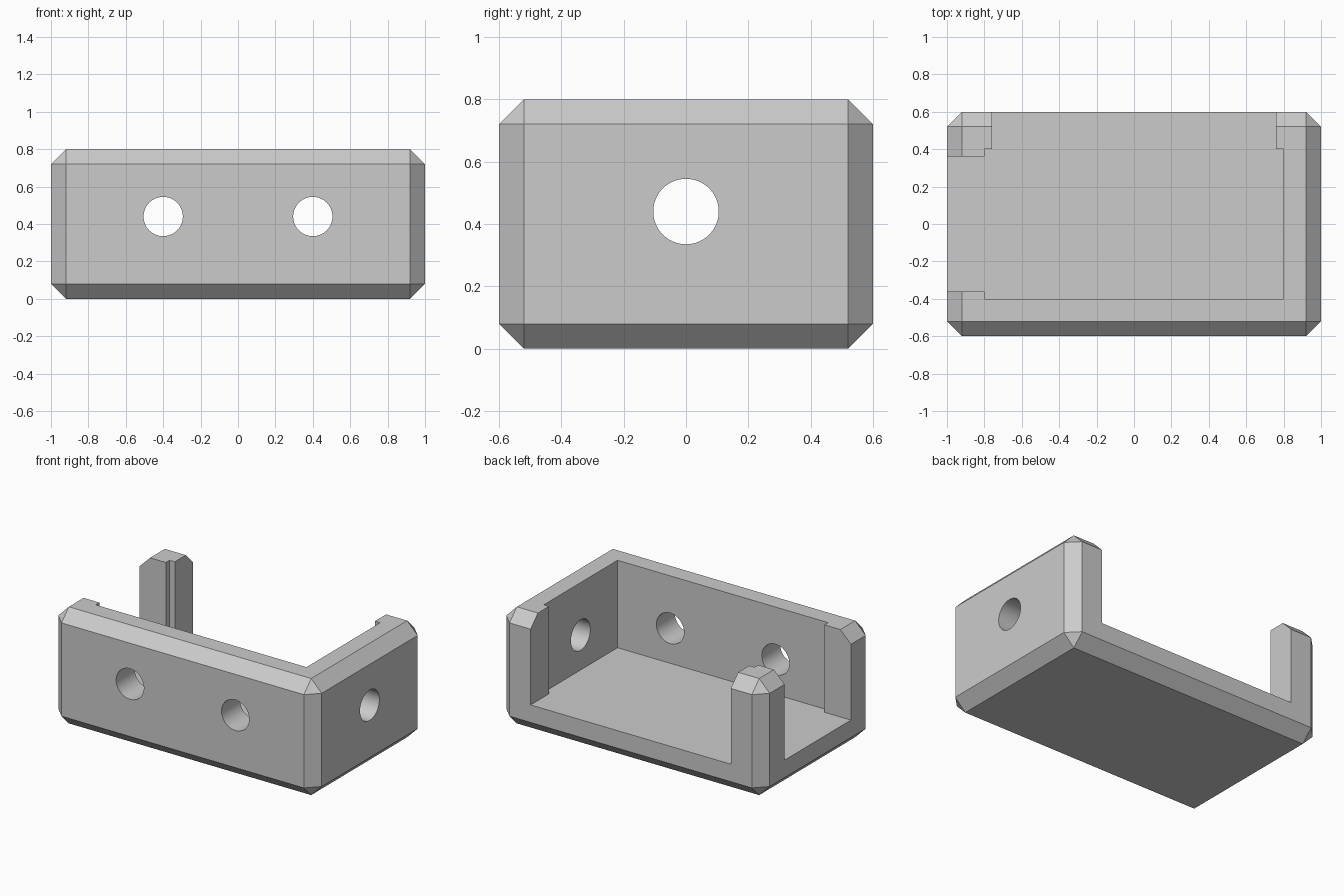
import bpy, bmesh
from math import radians
from mathutils import Matrix

cube = bpy.data.objects.get("Cube")
if cube:
    bpy.data.objects.remove(cube)

grey = bpy.data.materials.new("plain_grey")
grey.use_nodes = True
colour = (0.6, 0.6, 0.6, 1)
grey.diffuse_color = colour
grey.node_tree.nodes["Principled BSDF"].inputs["Base Color"].default_value = colour


def make_object(name, bm):
    bmesh.ops.recalc_face_normals(bm, faces=bm.faces)
    mesh = bpy.data.meshes.new(name)
    bm.to_mesh(mesh)
    bm.free()
    mesh.materials.append(grey)
    obj = bpy.data.objects.new(name, mesh)
    bpy.context.collection.objects.link(obj)
    return obj


def cylinder_cutter(name, centre, axis):
    bm = bmesh.new()
    bmesh.ops.create_cone(bm, cap_ends=True, segments=64, radius1=0.105,
                          radius2=0.105, depth=0.5)
    turn = Matrix.Rotation(radians(90), 4, axis)
    bmesh.ops.transform(bm, matrix=Matrix.Translation(centre) @ turn, verts=bm.verts)
    return make_object(name, bm)


# Chamfered outer block
bm = bmesh.new()
bmesh.ops.create_cube(bm, size=1)
bmesh.ops.scale(bm, vec=(2, 1.2, 0.8), verts=bm.verts)
bmesh.ops.translate(bm, vec=(0, 0, 0.4), verts=bm.verts)
bmesh.ops.bevel(bm, geom=bm.edges[:], offset=0.08, segments=1, affect='EDGES')
tray = make_object("open_tray", bm)

# Cavity with openings through the back and the right side
outline = [(-0.8, -0.4), (0.8, -0.4), (0.8, 0.4), (0.76, 0.4),
           (0.76, 0.7), (-0.76, 0.7), (-0.76, 0.4), (-0.8, 0.4),
           (-0.8, 0.36), (-1.1, 0.36), (-1.1, -0.36), (-0.8, -0.36)]
bm = bmesh.new()
base = bm.faces.new([bm.verts.new((x, y, 0.2)) for x, y in outline])
top = bmesh.ops.extrude_face_region(bm, geom=[base])["geom"]
bmesh.ops.translate(bm, vec=(0, 0, 1),
                    verts=[v for v in top if isinstance(v, bmesh.types.BMVert)])
cutters = [make_object("cavity_cutter", bm)]

# Round holes in the front and left walls
for side, x in (("right", -0.4), ("left", 0.4)):
    cutters.append(cylinder_cutter("front_hole_cutter_" + side, (x, -0.5, 0.44), 'X'))
cutters.append(cylinder_cutter("side_hole_cutter", (0.9, 0, 0.44), 'Y'))

for cutter in cutters:
    cutter.hide_render = True
    cutter.hide_set(True)
    cut = tray.modifiers.new(cutter.name, 'BOOLEAN')
    cut.operation = 'DIFFERENCE'
    cut.solver = 'EXACT'
    cut.object = cutter

# Apply the cuts, then smooth only the hole walls
bpy.context.view_layer.objects.active = tray
tray.select_set(True)
for cut in list(tray.modifiers):
    bpy.ops.object.modifier_apply(modifier=cut.name)
for cutter in cutters:
    bpy.data.objects.remove(cutter)
bpy.ops.object.shade_smooth_by_angle(angle=radians(20))
